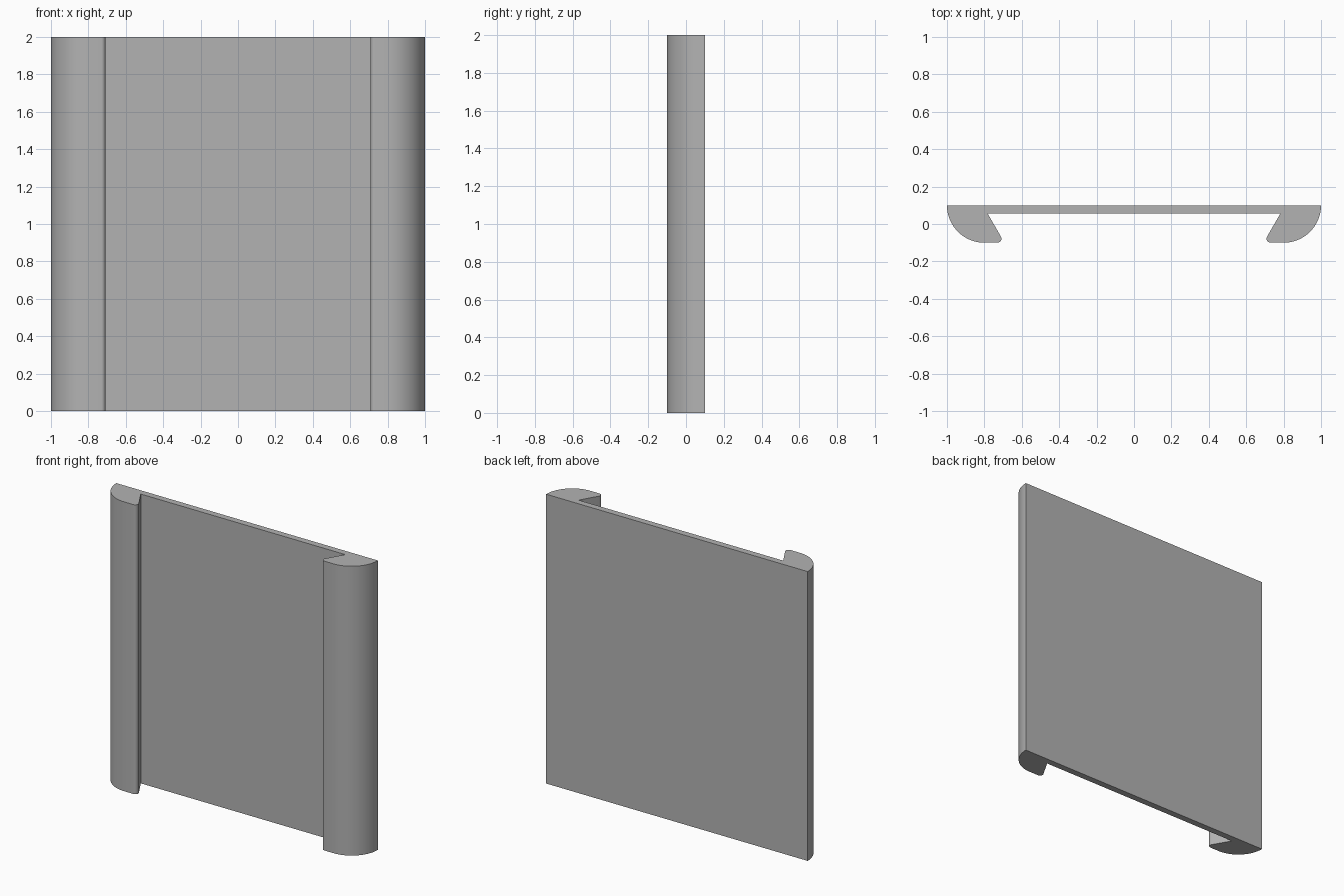
import bpy, bmesh
from math import sin, cos, radians, sqrt

cube = bpy.data.objects.get("Cube")
if cube:
    bpy.data.objects.remove(cube, do_unlink=True)

HEIGHT = 2.0
BACK, FRONT = 0.1, -0.1
EDGE_R, LIP_R = 0.2, 0.022
GROOVE_X, GROOVE_Y = 0.782, 0.055


def arc(cx, cy, r, start, end, steps):
    """Points along a circular arc, angles in degrees."""
    angles = [radians(start + (end - start) * i / steps) for i in range(steps + 1)]
    return [(cx + r * cos(a), cy + r * sin(a)) for a in angles]


# Half of the cross-section: rounded outer edge, rounded lip, undercut groove
lip_x = GROOVE_X - (GROOVE_Y - FRONT) / sqrt(3) + LIP_R * sqrt(3)
half = arc(1 - EDGE_R, BACK, EDGE_R, 0, -90, 24)
half += arc(lip_x, FRONT + LIP_R, LIP_R, 270, 150, 8)
half.append((GROOVE_X, GROOVE_Y))
profile = half + [(-x, y) for x, y in reversed(half)]

# Extrude the mirrored section to full height
bm = bmesh.new()
base = bm.faces.new([bm.verts.new((x, y, 0)) for x, y in profile])
top = bmesh.ops.extrude_face_region(bm, geom=[base], use_keep_orig=True)
verts = [g for g in top["geom"] if isinstance(g, bmesh.types.BMVert)]
bmesh.ops.translate(bm, verts=verts, vec=(0, 0, HEIGHT))
bmesh.ops.recalc_face_normals(bm, faces=bm.faces)
mesh = bpy.data.meshes.new("channel_panel")
bm.to_mesh(mesh)
bm.free()

# Plain grey finish
grey = bpy.data.materials.new("plain grey")
grey.use_nodes = True
colour = (0.45, 0.45, 0.45, 1)
grey.diffuse_color = colour
grey.node_tree.nodes["Principled BSDF"].inputs["Base Color"].default_value = colour
mesh.materials.append(grey)

panel = bpy.data.objects.new("channel_panel", mesh)
bpy.context.collection.objects.link(panel)

# Smooth the rounded edges, keep the corners crisp
bpy.context.view_layer.objects.active = panel
panel.select_set(True)
bpy.ops.object.shade_smooth_by_angle(angle=radians(30))
